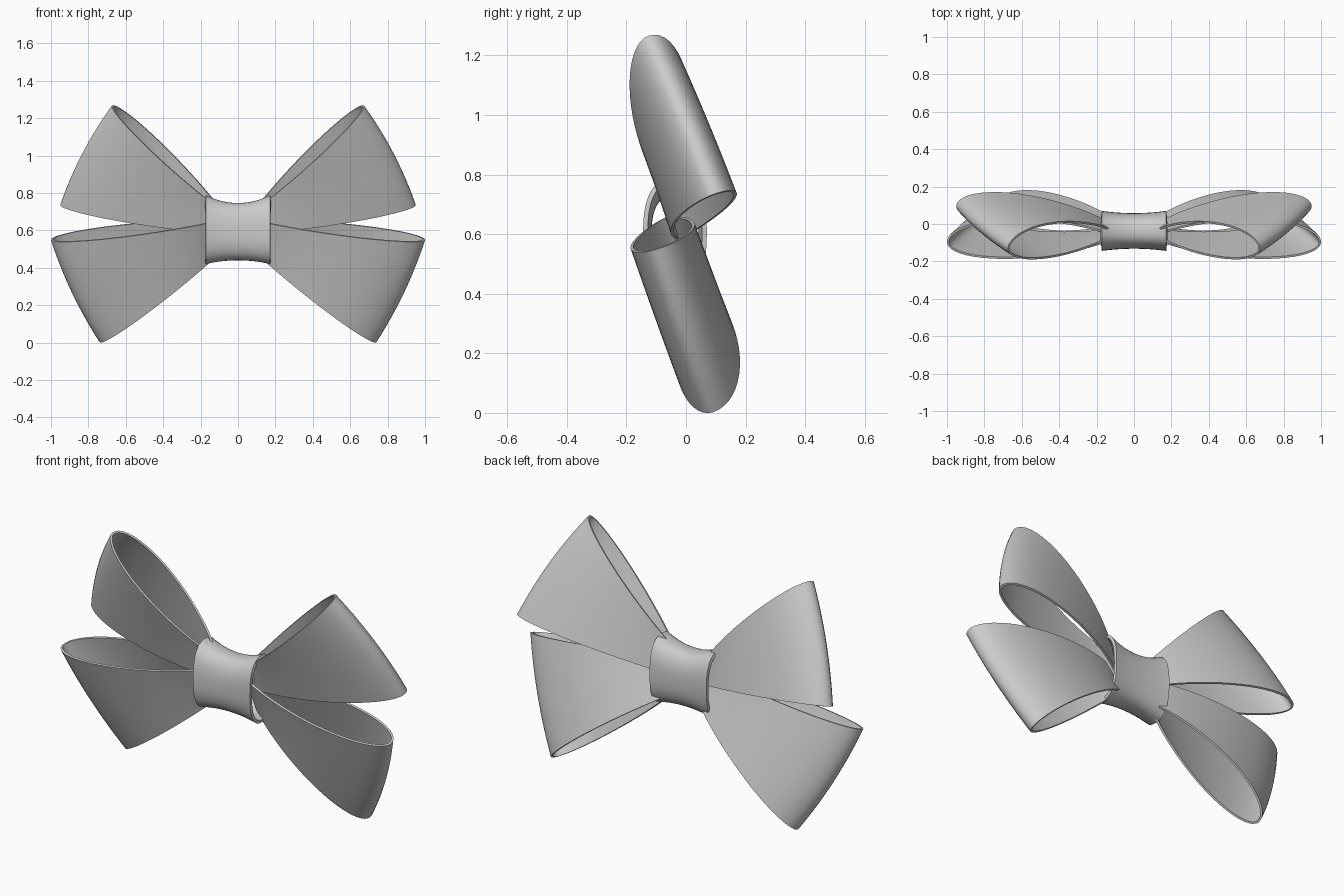
import bpy
from math import sin, cos, pi, copysign
from mathutils import Vector

if "Cube" in bpy.data.objects:
    bpy.data.objects.remove(bpy.data.objects["Cube"])


def make_sheet(name, rows, closed, thickness, offset, mirror):
    """Skin a grid of points, thicken it, and shade it smooth."""
    n, m = len(rows), len(rows[0])
    verts = [p for row in rows for p in row]
    faces = []
    for i in range(n - 1):
        for j in range(m if closed else m - 1):
            k = (j + 1) % m
            faces.append((i * m + j, i * m + k, (i + 1) * m + k, (i + 1) * m + j))
    mesh = bpy.data.meshes.new(name)
    mesh.from_pydata(verts, [], faces)
    obj = bpy.data.objects.new(name, mesh)
    bpy.context.collection.objects.link(obj)
    solid = obj.modifiers.new("thickness", 'SOLIDIFY')
    solid.thickness = thickness
    solid.offset = offset
    if mirror:
        mod = obj.modifiers.new("mirror", 'MIRROR')
        mod.use_mirror_merge = False
    bpy.ops.object.select_all(action='DESELECT')
    obj.select_set(True)
    bpy.context.view_layer.objects.active = obj
    bpy.ops.object.convert(target='MESH')
    bpy.ops.object.shade_smooth_by_angle(angle=0.7)
    return obj


def ribbon_loop(name, in_top, in_bot, out_top, out_bot, front, back, bulge):
    """Teardrop ribbon loop, fanning from the knot to its outer fold."""
    it, ib, ot, ob = map(Vector, (in_top, in_bot, out_top, out_bot))
    along = ((ot + ob) - (it + ib)).normalized()
    normal = (ot - ob).cross(along).normalized()
    rows = []
    for i in range(15):
        v = i / 14
        a = it.lerp(ib, v)
        b = ot.lerp(ob, v) + along * bulge * 4 * v * (1 - v)
        row = []
        for j in range(49):
            s = 2 * pi * j / 48
            r = (1 - cos(s)) / 2
            h = (front if j < 24 else back) * sin(s) * abs(sin(s / 2)) ** 0.6
            row.append(a.lerp(b, r) - normal * h)
        rows.append(row)
    return make_sheet(name, rows, False, 0.011, 0, True)


# Upper and lower pairs of loops
ribbon_loop("upper_loops", (0.10, -0.05, 0.72), (0.10, -0.02, 0.585),
            (0.67, -0.125, 1.263), (0.945, 0.10, 0.735), 0.105, 0.128, 0.022)
ribbon_loop("lower_loops", (0.10, -0.07, 0.655), (0.10, 0.01, 0.48),
            (0.995, -0.10, 0.55), (0.735, 0.09, 0.005), 0.115, 0.14, 0.02)

# Centre knot: a flared oval band around x
rows = []
for i in range(17):
    t = -1 + i / 8
    flare = t * t
    hy = 0.095 + 0.012 * flare
    hz = 0.153 + 0.031 * flare
    cz = 0.593 + 0.011 * flare
    row = []
    for j in range(48):
        a = 2 * pi * j / 48
        c, s = cos(a), sin(a)
        row.append((0.172 * t, -0.037 + hy * copysign(abs(c) ** 0.8, c),
                    cz + hz * copysign(abs(s) ** 0.8, s)))
    rows.append(row)
make_sheet("centre_knot", rows, True, 0.016, -1, False)
